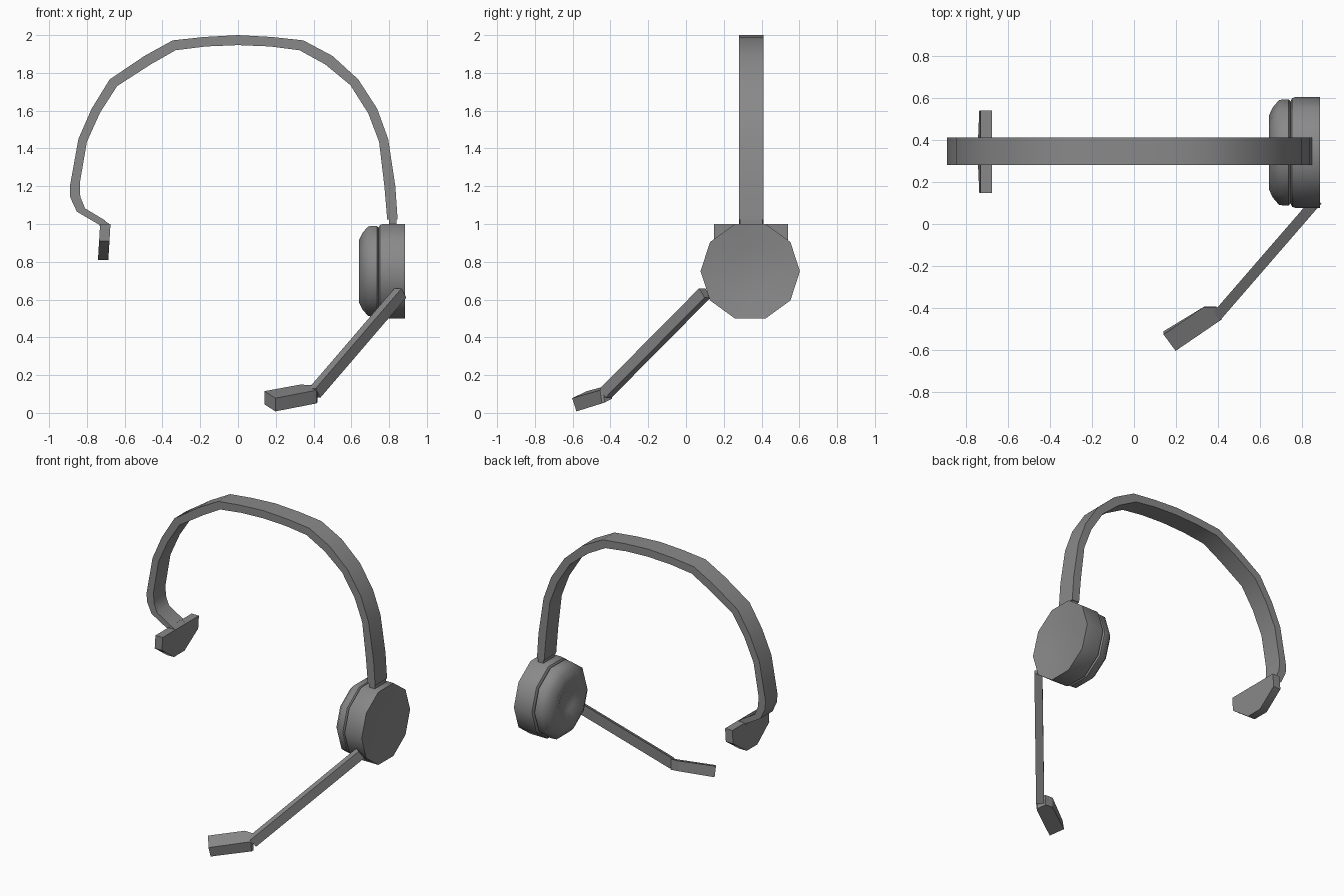
import bpy, bmesh, math
from mathutils import Vector

if "Cube" in bpy.data.objects:
    bpy.data.objects.remove(bpy.data.objects["Cube"])

grey = bpy.data.materials.new("mid grey")
grey.diffuse_color = (0.25, 0.25, 0.25, 1)
grey.use_nodes = True
grey.node_tree.nodes["Principled BSDF"].inputs["Base Color"].default_value = grey.diffuse_color


def finish(name, bm, angle=40):
    """Turn a bmesh into a named, shaded object."""
    bmesh.ops.remove_doubles(bm, verts=bm.verts, dist=0.0005)
    bmesh.ops.recalc_face_normals(bm, faces=bm.faces)
    me = bpy.data.meshes.new(name)
    bm.to_mesh(me)
    bm.free()
    me.materials.append(grey)
    ob = bpy.data.objects.new(name, me)
    bpy.context.collection.objects.link(ob)
    bpy.ops.object.select_all(action='DESELECT')
    ob.select_set(True)
    bpy.context.view_layer.objects.active = ob
    bpy.ops.object.shade_smooth_by_angle(angle=math.radians(angle))
    return ob


def loft(name, rings, angle=40):
    """Skin a row of equal-sized rings and cap both ends."""
    bm = bmesh.new()
    rows = [[bm.verts.new(p) for p in r] for r in rings]
    n = len(rows[0])
    for a, b in zip(rows, rows[1:]):
        for i in range(n):
            j = (i + 1) % n
            bm.faces.new((a[i], a[j], b[j], b[i]))
    bm.faces.new(rows[0])
    bm.faces.new(rows[-1])
    return finish(name, bm, angle)


# Headband: flat strap following a path of (outer, inner) points in x, z
outer = [(.845, 1.025), (.833, 1.20), (.795, 1.45), (.737, 1.61), (.637, 1.765),
         (.50, 1.89), (.346, 1.972), (.18, 1.99), (0, 2.0), (-.18, 1.99), (-.346, 1.972),
         (-.495, 1.89), (-.68, 1.765), (-.775, 1.61), (-.845, 1.45), (-.89, 1.20),
         (-.888, 1.14), (-.853, 1.065), (-.733, .995)]
inner = [(.79, 1.025), (.775, 1.20), (.747, 1.435), (.69, 1.585), (.595, 1.735),
         (.462, 1.845), (.325, 1.92), (.17, 1.94), (0, 1.947), (-.17, 1.94), (-.33, 1.92),
         (-.462, 1.845), (-.64, 1.73), (-.73, 1.59), (-.80, 1.435), (-.837, 1.22),
         (-.835, 1.145), (-.81, 1.083), (-.705, 1.02)]
loft("headband", [[(a[0], .28, a[1]), (a[0], .41, a[1]), (b[0], .41, b[1]), (b[0], .28, b[1])]
                  for a, b in zip(outer, inner)])

# Short necks joining the band to the ear cup and the temple pad
loft("cup_neck", [[(x, y, z) for x, y in ((.80, .285), (.84, .285), (.84, .405), (.80, .405))]
                  for z in (.97, 1.026)])
loft("pad_neck", [[(-.735, y, .99), (-.71, y, 1.02), (-.68, y, 1.0), (-.70, y, .97)]
                  for y in (.285, .405)])


# Ear cup: ten-sided lathe about the x axis
def lathe(name, profile, cy=.34, cz=.75, n=10, angle=40):
    bm = bmesh.new()
    rows = []
    for x, r in profile:
        if r == 0:
            rows.append([bm.verts.new((x, cy, cz))] * n)
        else:
            rows.append([bm.verts.new((x, cy + r * math.cos(i * math.tau / n),
                                       cz + r * math.sin(i * math.tau / n))) for i in range(n)])
    for a, b in zip(rows, rows[1:]):
        for i in range(n):
            j = (i + 1) % n
            bm.faces.new(dict.fromkeys((a[i], a[j], b[j], b[i])))
    return finish(name, bm, angle)


lathe("ear_cup", [(.74, 0), (.74, .235), (.752, .258), (.765, .263), (.885, .263),
                  (.868, .13), (.86, 0)])
lathe("ear_cushion", [(.745, 0), (.745, .24), (.735, .253), (.69, .25), (.66, .215),
                      (.641, .175), (.641, .13), (.665, .07), (.69, 0)], angle=50)

# Temple pad: half-round plate, slightly tilted
outline = [(.147, 1.0), (.147, .91), (.285, .81), (.40, .81), (.54, .91), (.54, 1.0)]
loft("temple_pad", [[(x + (z - 1) * .06, y, z) for y, z in outline] for x in (-.73, -.675)])

# Microphone boom: square bar running forward, inward and down
start, end = Vector((.86, .10, .635)), Vector((.405, -.425, .105))
d = (end - start).normalized()
s = d.cross(Vector((0, 0, 1))).normalized() * .025
u = s.cross(d).normalized() * .031
corners = [s + u, s - u, -s - u, -s + u]
loft("mic_boom", [[p + c for c in corners] for p in (start, end)])

# Microphone: chunky tapered block with a bevelled joint to the boom
tip = [(.14, -.525, .115), (.14, -.51, .045), (.198, -.58, .008), (.198, -.603, .078)]
root = [(.33, -.395, .15), (.335, -.392, .08), (.415, -.445, .05), (.415, -.455, .12)]
joint = [(.39, -.395, .147), (.39, -.392, .075), (.42, -.43, .055), (.42, -.44, .125)]
loft("microphone", [tip, root, joint], angle=20)
